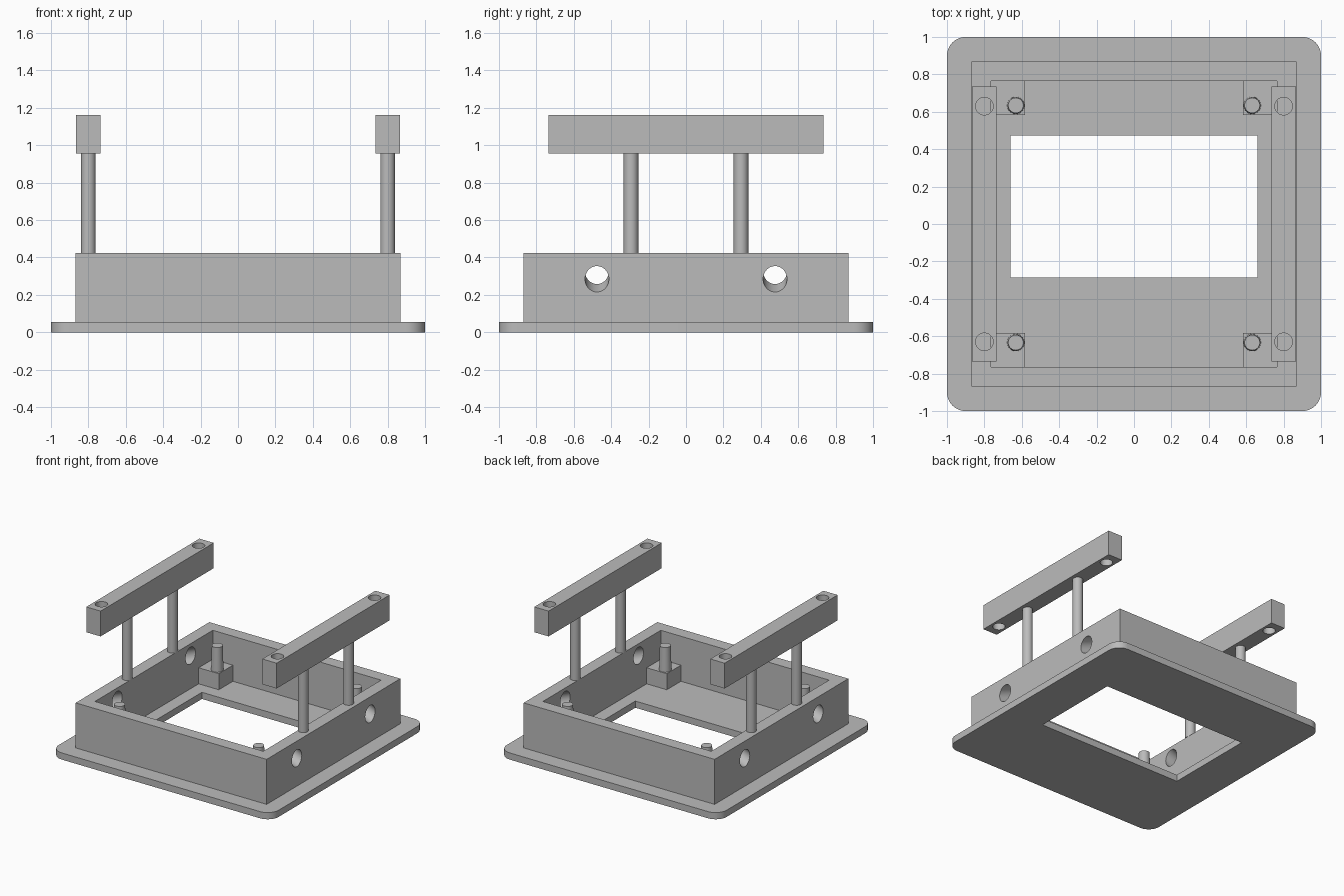
import bpy
import math

if "Cube" in bpy.data.objects:
    bpy.data.objects.remove(bpy.data.objects["Cube"], do_unlink=True)

grey = bpy.data.materials.new("plain grey")
grey.use_nodes = True
COLOUR = (0.5, 0.5, 0.5, 1)
grey.diffuse_color = COLOUR
grey.node_tree.nodes["Principled BSDF"].inputs["Base Color"].default_value = COLOUR


def finish(ob, name):
    ob.name = ob.data.name = name
    ob.data.materials.clear()
    ob.data.materials.append(grey)
    return ob


def box(name, x0, x1, y0, y1, z0, z1):
    bpy.ops.mesh.primitive_cube_add(
        size=1, location=((x0 + x1) / 2, (y0 + y1) / 2, (z0 + z1) / 2))
    ob = bpy.context.object
    ob.scale = (x1 - x0, y1 - y0, z1 - z0)
    bpy.ops.object.transform_apply(location=True, rotation=True, scale=True)
    return finish(ob, name)


def rod(name, x, y, z0, z1, r0, r1=None, tilt=0):
    bpy.ops.mesh.primitive_cone_add(
        vertices=48, radius1=r0, radius2=r0 if r1 is None else r1,
        depth=z1 - z0, location=(x, y, (z0 + z1) / 2), rotation=(0, tilt, 0))
    ob = finish(bpy.context.object, name)
    smooth(ob)
    return ob


def select(ob):
    bpy.ops.object.select_all(action="DESELECT")
    ob.select_set(True)
    bpy.context.view_layer.objects.active = ob


def smooth(ob):
    select(ob)
    bpy.ops.object.shade_smooth_by_angle(angle=math.radians(30))


def cut(ob, cutters):
    for cutter in cutters:
        select(ob)
        mod = ob.modifiers.new("cut", "BOOLEAN")
        mod.operation = "DIFFERENCE"
        mod.solver = "EXACT"
        mod.object = cutter
        bpy.ops.object.modifier_apply(modifier=mod.name)
        bpy.data.objects.remove(cutter, do_unlink=True)
    smooth(ob)


FLOOR = 0.055      # top of the base plate
RIM = 0.425        # top of the walls
OUT, IN = 0.868, 0.765
SIDES = ((1, "left"), (-1, "right"))
ENDS = ((-1, "front"), (1, "back"))

# Base plate with rounded upright corners and an off-centre window
plate = box("base_plate", -1, 1, -1, 1, 0, FLOOR)
weights = plate.data.attributes.new("bevel_weight_edge", "FLOAT", "EDGE")
for edge in plate.data.edges:
    a, b = (plate.data.vertices[i].co for i in edge.vertices)
    weights.data[edge.index].value = 1.0 if abs(a.z - b.z) > 0.01 else 0.0
select(plate)
bevel = plate.modifiers.new("round corners", "BEVEL")
bevel.limit_method = "WEIGHT"
bevel.width = 0.1
bevel.segments = 10
bpy.ops.object.modifier_apply(modifier=bevel.name)
cut(plate, [box("window_cutter", -0.66, 0.66, -0.285, 0.474, -0.1, 0.2)])

# Wall frame with slanted holes through both sides
frame = box("wall_frame", -OUT, OUT, -OUT, OUT, FLOOR, RIM)
cutters = [box("inside_cutter", -IN, IN, -IN, IN, -0.1, 0.6)]
for s, _ in SIDES:
    for e, _ in ENDS:
        cutters.append(rod("hole_cutter", s * (OUT + IN) / 2, e * 0.476,
                           0.106, 0.506, 0.064, tilt=-s * math.radians(67.5)))
cut(frame, cutters)

for s, side in SIDES:
    # Raised bar with an upright hole near each end
    x0, x1 = sorted((s * 0.735, s * 0.865))
    bar = box(side + "_bar", x0, x1, -0.734, 0.734, 0.955, 1.163)
    cut(bar, [rod("bar_hole_cutter", s * 0.8, e * 0.63, 0.9, 1.3, 0.047)
              for e, _ in ENDS])
    for e, end in ENDS:
        tag = end + "_" + side
        # Post that carries the bar
        rod(tag + "_post", s * 0.8, e * 0.294, RIM, 0.955, 0.039)
        # Corner block with a slightly tapered peg
        x0, x1 = sorted((s * 0.582, s * IN))
        y0, y1 = sorted((e * 0.582, e * IN))
        box(tag + "_corner_block", x0, x1, y0, y1, FLOOR, 0.187)
        rod(tag + "_peg", s * 0.632, e * 0.634, 0.187, 0.388, 0.046, 0.041)
